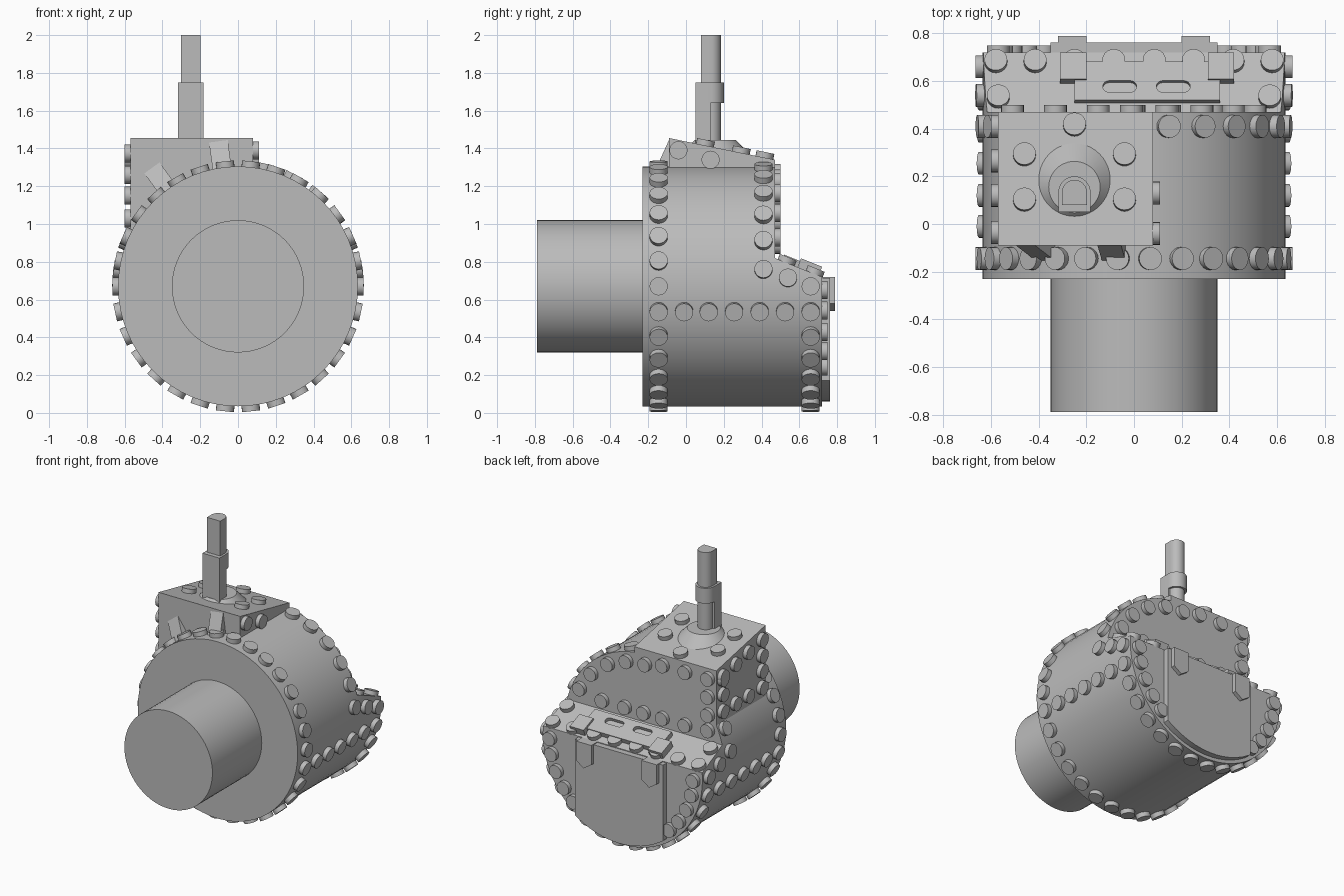
import bpy, bmesh
from math import sin, cos, pi, radians
from mathutils import Matrix, Vector

if "Cube" in bpy.data.objects:
    bpy.data.objects.remove(bpy.data.objects["Cube"])

grey = bpy.data.materials.new("plain grey")
grey.use_nodes = True
grey.diffuse_color = (0.5, 0.5, 0.5, 1)
grey.node_tree.nodes["Principled BSDF"].inputs["Base Color"].default_value = (0.5, 0.5, 0.5, 1)

AXIS_Z, R = 0.67, 0.635                      # drum centre height and radius
TO_Y = Matrix.Rotation(-pi / 2, 4, 'X')      # local z becomes +y


def finish(name, bm, smooth=True):
    bmesh.ops.recalc_face_normals(bm, faces=bm.faces)
    mesh = bpy.data.meshes.new(name)
    bm.to_mesh(mesh)
    bm.free()
    mesh.materials.append(grey)
    obj = bpy.data.objects.new(name, mesh)
    bpy.context.collection.objects.link(obj)
    if smooth:
        bpy.ops.object.select_all(action='DESELECT')
        obj.select_set(True)
        bpy.context.view_layer.objects.active = obj
        bpy.ops.object.shade_smooth_by_angle(angle=radians(35))
    return obj


def add_cylinder(bm, r, base, direction, height, r2=None, sides=64):
    d = Vector(direction).normalized()
    mat = Matrix.Translation(Vector(base) + d * height / 2) @ d.to_track_quat('Z', 'Y').to_matrix().to_4x4()
    bmesh.ops.create_cone(bm, cap_ends=True, segments=sides, radius1=r,
                          radius2=r if r2 is None else r2, depth=height, matrix=mat)


def cut(bm, point, normal):
    """Slice away everything on the normal side and cap the hole."""
    geom = bm.verts[:] + bm.edges[:] + bm.faces[:]
    res = bmesh.ops.bisect_plane(bm, geom=geom, plane_co=point, plane_no=normal, clear_outer=True)
    edges = [e for e in res["geom_cut"] if isinstance(e, bmesh.types.BMEdge)]
    bmesh.ops.contextual_create(bm, geom=edges)


def add_prism(bm, outline, depth, mat=Matrix()):
    """Extrude a flat outline along local z."""
    low = [bm.verts.new(mat @ Vector((u, v, 0))) for u, v in outline]
    top = [bm.verts.new(mat @ Vector((u, v, depth))) for u, v in outline]
    bm.faces.new(low[::-1])
    bm.faces.new(top)
    for i in range(len(low)):
        j = (i + 1) % len(low)
        bm.faces.new((low[i], low[j], top[j], top[i]))


def rect(x0, x1, y0, y1):
    return [(x0, y0), (x1, y0), (x1, y1), (x0, y1)]


def basis(x, y, z, origin):
    m = Matrix((x, y, z)).transposed().to_4x4()
    m.translation = origin
    return m


X = Vector((1, 0, 0))
# frame lying on the sloped ledge: x across, y down the slope, z out of it
down = Vector((0, 0.25, -0.10)).normalized()
LEDGE = basis(X, down, X.cross(down), Vector((0, 0.47, 0.82)))
ledge_up = LEDGE.col[2].to_3d()

# drum, rear extension below the ledge, and pipe
bm = bmesh.new()
add_cylinder(bm, R, (0, -0.23, AXIS_Z), (0, 1, 0), 0.70)
finish("drum", bm)
bm = bmesh.new()
add_cylinder(bm, R, (0, 0.46, AXIS_Z), (0, 1, 0), 0.26)
cut(bm, LEDGE.translation, ledge_up)
finish("rear_extension", bm)
bm = bmesh.new()
add_cylinder(bm, 0.35, (0, -0.79, AXIS_Z), (0, 1, 0), 0.57)
finish("pipe", bm)

# valve housing with sloping lid, extruded across x
side = basis(Vector((0, 1, 0)), Vector((0, 0, 1)), X, Vector((-0.57, 0, 0)))
bm = bmesh.new()
add_prism(bm, [(-0.09, 0.9), (0.47, 0.9), (0.47, 1.34), (-0.09, 1.455)], 0.65, side)
finish("housing", bm, False)
lid_up = Vector((0, 0.115, 0.56)).normalized()


def lid_z(y):
    return 1.455 - (y + 0.09) * 0.115 / 0.56


# wedge braces in front of the housing, standing radially on the drum
bm = bmesh.new()
for angle in (36, 7.7):
    a = radians(angle)
    out, across = Vector((-sin(a), 0, cos(a))), Vector((cos(a), 0, sin(a)))
    m = basis(Vector((0, 1, 0)), out, across, Vector((0, 0, AXIS_Z)) - across * 0.05)
    add_prism(bm, [(-0.08, 0.6), (-0.16, 0.62), (-0.09, 0.775), (-0.08, 0.775)], 0.1, m)
finish("braces", bm, False)

# stem: conical collar, D-shaped rod and clamp
SX = -0.25
bm = bmesh.new()
add_cylinder(bm, 0.2, (SX, 0.155, 1.35), (0, 0, 1), 0.095, 0.108, 48)
finish("stem_collar", bm)


def d_outline(half, front):
    arc = [(SX + half * cos(pi * i / 16), 0.1325 + half * sin(pi * i / 16)) for i in range(17)]
    return [(SX - half, front), (SX + half, front)] + arc


bm = bmesh.new()
add_prism(bm, d_outline(0.0525, 0.08), 0.6, Matrix.Translation((0, 0, 1.4)))
finish("stem_rod", bm)
bm = bmesh.new()
add_prism(bm, d_outline(0.0675, 0.05), 0.11, Matrix.Translation((0, 0, 1.64)))
add_prism(bm, rect(SX - 0.0675, SX + 0.0675, 0.05, 0.13), 0.24, Matrix.Translation((0, 0, 1.4)))
finish("stem_clamp", bm)

# rear door with two pointed straps
bm = bmesh.new()
add_cylinder(bm, 0.61, (0, 0.71, AXIS_Z), (0, 1, 0), 0.052)
for s in (-1, 1):
    cut(bm, (s * 0.35, 0, 0), (s, 0, 0))
cut(bm, (0, 0, 0.715), (0, 0, 1))
finish("rear_door", bm)
bm = bmesh.new()
for x in (-0.26, 0.26):
    m = basis(-X, Vector((0, 0, 1)), Vector((0, 1, 0)), Vector((x, 0.72, 0)))
    add_prism(bm, [(-0.06, 0.72), (-0.06, 0.58), (0, 0.54), (0.06, 0.58), (0.06, 0.72)], 0.07, m)
finish("door_straps", bm, False)

# slotted latch plate on the ledge, with end tabs
bm = bmesh.new()
add_prism(bm, rect(-0.25, 0.36, 0.04, 0.215), 0.035, LEDGE)
plate = finish("latch_plate", bm, False)
bm = bmesh.new()
for x in (-0.06, 0.165):
    pts = []
    for s in (1, -1):
        pts += [(x + s * (0.045 + 0.026 * sin(pi * i / 8)), 0.102 - s * 0.026 * cos(pi * i / 8))
                for i in range(9)]
    add_prism(bm, pts, 0.1, LEDGE @ Matrix.Translation((0, 0, 0.012)))
cutter = finish("slot_cutter", bm, False)
mod = plate.modifiers.new("slots", 'BOOLEAN')
mod.operation, mod.object, mod.solver = 'DIFFERENCE', cutter, 'EXACT'
bpy.context.view_layer.objects.active = plate
bpy.ops.object.modifier_apply(modifier=mod.name)
bpy.data.objects.remove(cutter)
bm = bmesh.new()
for x in (-0.31, 0.31):
    add_prism(bm, rect(x, x + 0.11, 0.13, 0.25), 0.05, LEDGE)
finish("latch_tabs", bm, False)

# rivets: gather (position, outward direction) pairs group by group
rivets = []


def ring(y, angles):
    for deg in angles:
        n = Vector((cos(radians(deg)), 0, sin(radians(deg))))
        rivets.append((n * R + Vector((0, y, AXIS_Z)), n))


ring(-0.145, range(0, 360, 12))                       # front rim
ring(0.66, range(-180, 1, 12))                        # rear rim
ring(0.41, [22 + 13.75 * i for i in range(5)] + [158])  # step rim
for y, deg in ((0.54, 4), (0.41, 8)):                 # down to the rear rim
    ring(y, (deg, 180 - deg))
for y in (-0.01, 0.12, 0.255, 0.39, 0.525):           # side seams
    ring(y, (-12, 192))
for x, y in ((SX, 0.415), (-0.46, 0.29), (-0.04, 0.29), (-0.46, 0.1), (-0.04, 0.1)):
    rivets.append((Vector((x, y, lid_z(y))), lid_up))  # housing lid
for y, z in ((-0.04, 1.39), (0.13, 1.34)):            # housing inner wall
    rivets.append((Vector((0.08, y, z)), X))
for y in (-0.035, 0.12, 0.265, 0.41):                 # housing outer wall
    for z in (lid_z(y) - 0.07, 1.03):
        rivets.append((Vector((-0.57, y, z)), -X))
for y in (-0.035, 0.41):
    for z in (1.15, 1.26):
        rivets.append((Vector((-0.57, y, z)), -X))

back = Vector((0, 1, 0))
upper = [(0.57 * cos(radians(a)), AXIS_Z + 0.57 * sin(radians(a))) for a in (27, 43, 60, 76, 91)]
upper += [(x, 1.27) for x in (-0.15, -0.33, -0.51)] + [(-0.51, z) for z in (1.14, 1.01, 0.9)]
upper += [(x, 0.89) for x in (-0.33, -0.15, 0, 0.15, 0.33)]
rivets += [(Vector((x, 0.47, z)), back) for x, z in upper]   # step wall
for deg in (-2, -13, -25, -37, -48):                  # beside the door
    for s in (-1, 1):
        a = radians(deg)
        rivets.append((Vector((s * 0.57 * cos(a), 0.72, AXIS_Z + 0.57 * sin(a))), back))
ledge_spots = [(s * x, 0.225) for x in (0.085, 0.25, 0.415, 0.58) for s in (-1, 1)]
ledge_spots += [(-0.57, 0.065), (0.57, 0.065)]
rivets += [(LEDGE @ Vector((u, v, 0)), ledge_up) for u, v in ledge_spots]

bm = bmesh.new()
for pos, n in rivets:
    add_cylinder(bm, 0.048, pos - n * 0.01, n, 0.04, sides=20)
finish("rivets", bm)
